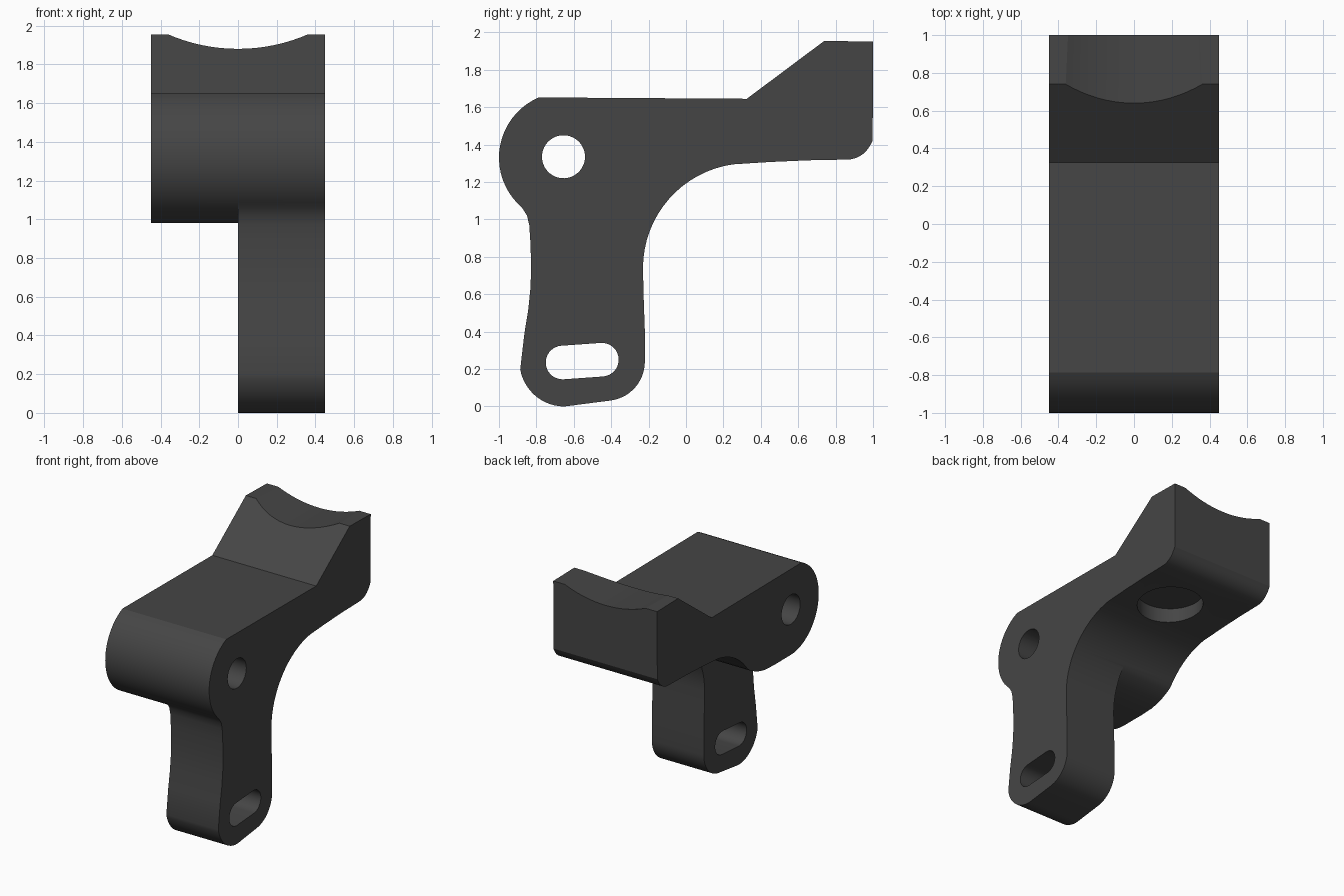
import bpy, bmesh, math

if "Cube" in bpy.data.objects:
    bpy.data.objects.remove(bpy.data.objects["Cube"])


def arc(cy, cz, r, a0, a1, step=6):
    """Points of a circular arc in the side (y, z) plane, angles in degrees."""
    n = max(2, round(abs(a1 - a0) / step))
    angles = [math.radians(a0 + (a1 - a0) * i / n) for i in range(n + 1)]
    return [(cy + r * math.cos(a), cz + r * math.sin(a)) for a in angles]


def extrude(name, points, start, depth, axis="x"):
    """Closed outline swept along x (side outlines), y (front) or z (plan)."""
    place = {"x": lambda p, t: (t, p[0], p[1]),
             "y": lambda p, t: (p[0], t, p[1]),
             "z": lambda p, t: (p[0], p[1], t)}[axis]
    bm = bmesh.new()
    a = [bm.verts.new(place(p, start)) for p in points]
    b = [bm.verts.new(place(p, start + depth)) for p in points]
    bm.faces.new(a)
    bm.faces.new(b[::-1])
    for i in range(len(points)):
        j = (i + 1) % len(points)
        bm.faces.new((a[i], b[i], b[j], a[j]))
    bmesh.ops.recalc_face_normals(bm, faces=bm.faces)
    mesh = bpy.data.meshes.new(name)
    bm.to_mesh(mesh)
    bm.free()
    obj = bpy.data.objects.new(name, mesh)
    bpy.context.collection.objects.link(obj)
    return obj


dark_grey = bpy.data.materials.new("dark grey")
dark_grey.diffuse_color = (0.06, 0.06, 0.06, 1)
dark_grey.use_nodes = True
dark_grey.node_tree.nodes["Principled BSDF"].inputs["Base Color"].default_value = dark_grey.diffuse_color

# Bracket outline: foot, inner curve, arm with raised end, pivot barrel, neck
outline = (
    arc(-0.65, 0.24, 0.24, 190, 270)
    + arc(-0.43, 0.24, 0.21, 277, 360)
    + [(-0.22, 0.40), (-0.227, 0.60)]
    + arc(0.33, 0.74, 0.56, 180, 98, 5)
    + [(0.45, 1.307), (0.65, 1.316)]
    + arc(0.86, 1.46, 0.14, 270, 332, 8)
    + [(0.998, 1.42), (1.0, 1.95), (0.74, 1.955), (0.325, 1.645)]
    + arc(-0.65, 1.33, 0.35, 113, 224)
    + [(-0.875, 1.06), (-0.85, 1.02), (-0.838, 0.97), (-0.832, 0.88),
       (-0.828, 0.76), (-0.831, 0.64), (-0.843, 0.52), (-0.864, 0.39)]
)
bracket = extrude("bracket", outline, -0.45, 0.9)
bracket.data.materials.append(dark_grey)

# Space beside the leg, leaving the rounded underside of the barrel
side_space = extrude(
    "side_space_cutter",
    [(-1.1, -0.1), (-1.1, 1.05)] + arc(-0.65, 1.33, 0.35, 224, 270)
    + [(-0.45, 0.98), (-0.33, 0.985), (-0.23, 1.01), (-0.15, 1.05),
       (-0.06, 1.12), (0.1, 1.1), (0.1, -0.1)], -0.6, 0.6)

# Pivot hole, adjusting slot, curved saddle and round recess under the arm
pivot_hole = extrude("pivot_hole_cutter", arc(-0.655, 1.335, 0.115, 0, 352, 8), -0.6, 1.2)
slot = extrude("slot_cutter",
               arc(-0.66, 0.235, 0.09, 94, 274, 10) + arc(-0.45, 0.25, 0.09, -86, 94, 10),
               -0.6, 1.2)
saddle = extrude("saddle_cutter", arc(0, 2.79, 0.91, 0, 357, 3), 0.3, 1.0, "y")
recess = extrude("recess_cutter", arc(0.06, 0.48, 0.24, 0, 352, 8), 1.1, 0.31, "z")

for cutter in (side_space, pivot_hole, slot, saddle, recess):
    cutter.hide_render = True
    cutter.hide_viewport = True
    mod = bracket.modifiers.new(cutter.name, "BOOLEAN")
    mod.operation = "DIFFERENCE"
    mod.solver = "EXACT"
    mod.object = cutter

# Apply the cuts, then smooth the curved walls
evaluated = bracket.evaluated_get(bpy.context.evaluated_depsgraph_get())
cut_mesh = bpy.data.meshes.new_from_object(evaluated)
bracket.modifiers.clear()
bracket.data = cut_mesh
for cutter in (side_space, pivot_hole, slot, saddle, recess):
    bpy.data.objects.remove(cutter)
bpy.context.view_layer.objects.active = bracket
bracket.select_set(True)
bpy.ops.object.shade_smooth_by_angle(angle=math.radians(20))
